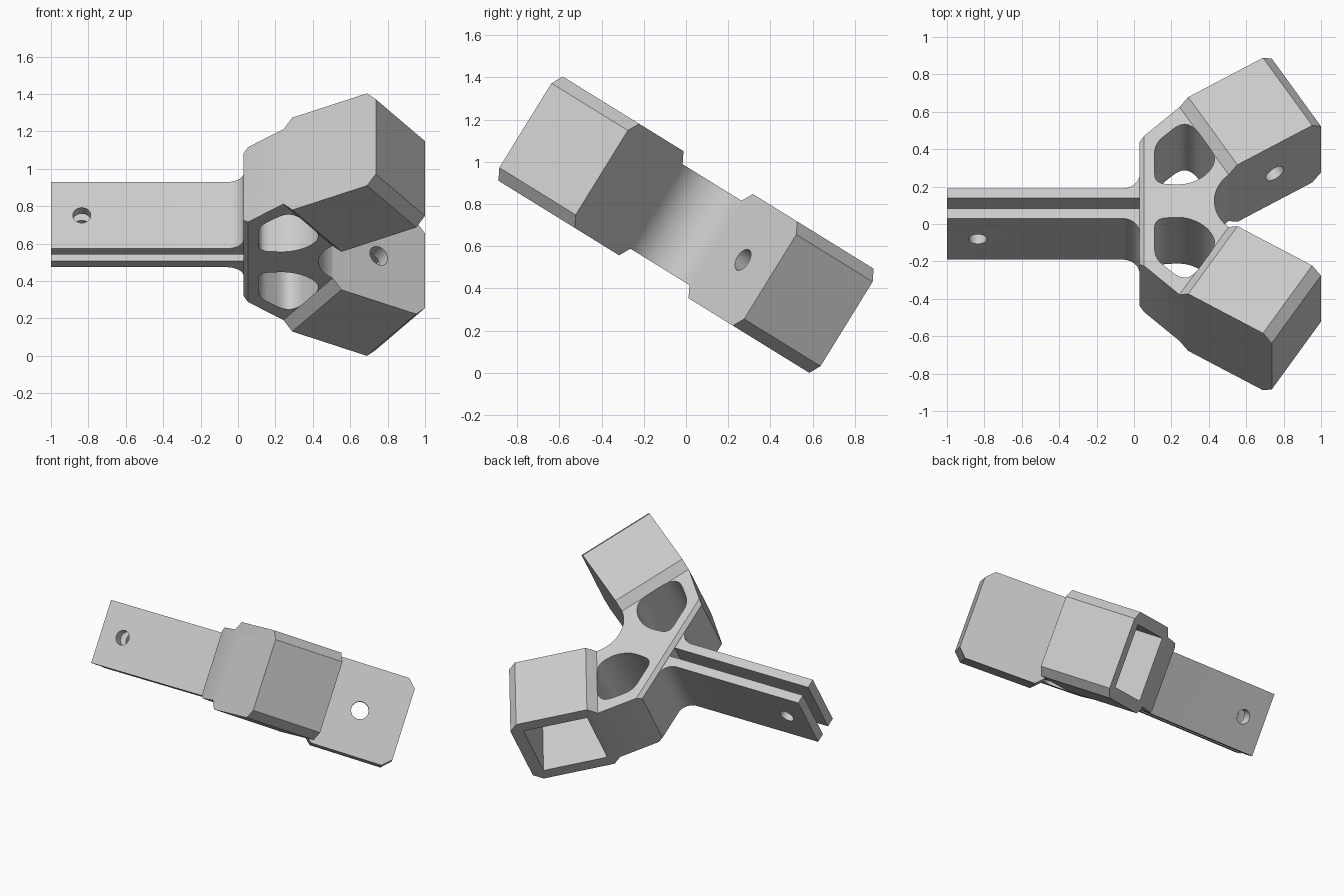
import bpy, bmesh
from math import radians, sin, cos, asin, pi
from mathutils import Matrix, Vector

cube = bpy.data.objects.get("Cube")
if cube:
    bpy.data.objects.remove(cube)

TILT = radians(31.717)      # lean of the bracket and angle of the sockets
HALF = 0.29                 # half width of a socket
CHAMFER = 0.055
BODY_HALF = 0.235           # half thickness of the web
PRONG_HALF = 0.209

grey = bpy.data.materials.new("light_grey")
grey.use_nodes = True
grey.diffuse_color = (0.6, 0.6, 0.6, 1)
grey.node_tree.nodes["Principled BSDF"].inputs["Base Color"].default_value = (0.6, 0.6, 0.6, 1)


def prism(name, pts, low, high, matrix=Matrix(), edge_rule=None, bevel=0.0):
    """Extrude a 2D outline from low to high along local z."""
    bm = bmesh.new()
    face = bm.faces.new([bm.verts.new((x, y, low)) for x, y in pts])
    out = bmesh.ops.extrude_face_region(bm, geom=[face])
    top = [g for g in out["geom"] if isinstance(g, bmesh.types.BMVert)]
    bmesh.ops.translate(bm, verts=top, vec=(0, 0, high - low))
    bmesh.ops.recalc_face_normals(bm, faces=bm.faces)
    if edge_rule:
        edges = [e for e in bm.edges if edge_rule(*[v.co for v in e.verts])]
        bmesh.ops.bevel(bm, geom=edges, offset=bevel, segments=1, affect="EDGES")
    bm.transform(matrix)
    bmesh.ops.recalc_face_normals(bm, faces=bm.faces)
    mesh = bpy.data.meshes.new(name)
    bm.to_mesh(mesh)
    bm.free()
    mesh.materials.append(grey)
    obj = bpy.data.objects.new(name, mesh)
    bpy.context.collection.objects.link(obj)
    return obj


def arc(cx, cy, r, start, end, n=12):
    return [(cx + r * cos(start + (end - start) * i / n),
             cy + r * sin(start + (end - start) * i / n)) for i in range(n + 1)]


def rounded(pts, r, n=5):
    """Round every corner of an outline."""
    out = []
    for i, p in enumerate(pts):
        p, a, b = Vector(p), Vector(pts[i - 1]), Vector(pts[(i + 1) % len(pts)])
        s = p + (a - p).normalized() * min(r, (a - p).length * 0.48)
        e = p + (b - p).normalized() * min(r, (b - p).length * 0.48)
        for k in range(n + 1):
            t = k / n
            out.append(tuple(s * (1 - t) ** 2 + p * 2 * t * (1 - t) + e * t * t))
    return out


def mirror(pts, side):
    return [(x, y * side) for x, y in pts]


# Socket frames: local z runs inward from the opening, local x across the opening
along = Vector((sin(TILT), -cos(TILT), 0))
across = Vector((cos(TILT), sin(TILT), 0))
opening = Vector((0.49, 0.742, 0))


def socket_frame(side):
    flip = Vector((1, side, 1))
    cols = (across * flip, Vector((0, 0, 1)), along * flip, opening * flip)
    m = Matrix.Identity(4)
    for c, vec in enumerate(cols):
        for r in range(3):
            m[r][c] = vec[r]
    return m


# Web joining the sockets, with a concave arc between them
outer = opening - across * HALF
inner = outer + along * 0.5
half_web = [(0.03, 0.385), outer.xy, (outer + (across + along) * 0.03).xy,
            (inner + (across - along) * 0.03).xy, inner.xy]
sag = inner.x - 0.43
radius = (sag ** 2 + inner.y ** 2) / (2 * sag)
swing = asin(inner.y / radius)
notch = arc(0.43 + radius, 0, radius, pi - swing, pi + swing, 24)[1:-1]
web = half_web + notch + mirror(half_web, -1)[::-1]
body = prism("bracket", web, -BODY_HALF, BODY_HALF,
             edge_rule=lambda a, b: max(a.x, b.x) < 0.031 and abs(a.z - b.z) < 0.001, bevel=0.024)

adds, cuts = [], []
c = HALF - CHAMFER
octagon = [(HALF, -c), (HALF, c), (c, HALF), (-c, HALF),
           (-HALF, c), (-HALF, -c), (-c, -HALF), (c, -HALF)]
square = [(-0.211, -0.211), (0.211, -0.211), (0.211, 0.211), (-0.211, 0.211)]
window = rounded([(0.11, 0.11), (0.11, 0.36), (0.25, 0.49), (0.32, 0.47),
                  (0.445, 0.265), (0.39, 0.16), (0.28, 0.1)], 0.06)
prong = [(-1, 0.033), (-1, 0.095)] + arc(-0.06, 0.185, 0.09, -pi / 2, 0) + [(0.06, 0.185), (0.06, 0.033)]

for side, label in ((1, "back"), (-1, "front")):
    frame = socket_frame(side)
    adds.append(prism(label + "_socket", octagon, 0, 0.5, frame))
    adds.append(prism(label + "_prong", mirror(prong, side), -PRONG_HALF, PRONG_HALF))
    cuts.append(prism(label + "_pocket", square, -0.1, 0.418, frame))
    cuts.append(prism(label + "_screw_hole", arc(0, 0, 0.056, 0, 2 * pi, 32)[:-1], 0.3, 0.6, frame))
    cuts.append(prism(label + "_window", mirror(window, side), -0.5, 0.5))

# Pin hole through both prongs
pin = Matrix.Translation((-0.835, 0, 0)) @ Matrix.Rotation(pi / 2, 4, "X")
cuts.append(prism("pin_hole", arc(0, 0, 0.048, 0, 2 * pi, 32)[:-1], -0.3, 0.3, pin))

# Join the solids, then cut the openings
for tools, operation in ((adds, "UNION"), (cuts, "DIFFERENCE")):
    for tool in tools:
        mod = body.modifiers.new(tool.name, "BOOLEAN")
        mod.operation, mod.solver, mod.object = operation, "EXACT", tool
        tool.hide_render = True
bpy.context.view_layer.update()
solid = bpy.data.meshes.new_from_object(body.evaluated_get(bpy.context.evaluated_depsgraph_get()))
body.modifiers.clear()
body.data = solid
for tool in adds + cuts:
    bpy.data.objects.remove(tool)

# Lean the bracket and lift it onto the ground
solid.transform(Matrix.Rotation(-TILT, 4, "X"))
solid.transform(Matrix.Translation((0, 0, -min(v.co.z for v in solid.vertices))))
bpy.ops.object.select_all(action="DESELECT")
body.select_set(True)
bpy.context.view_layer.objects.active = body
bpy.ops.object.shade_smooth_by_angle(angle=radians(25))
